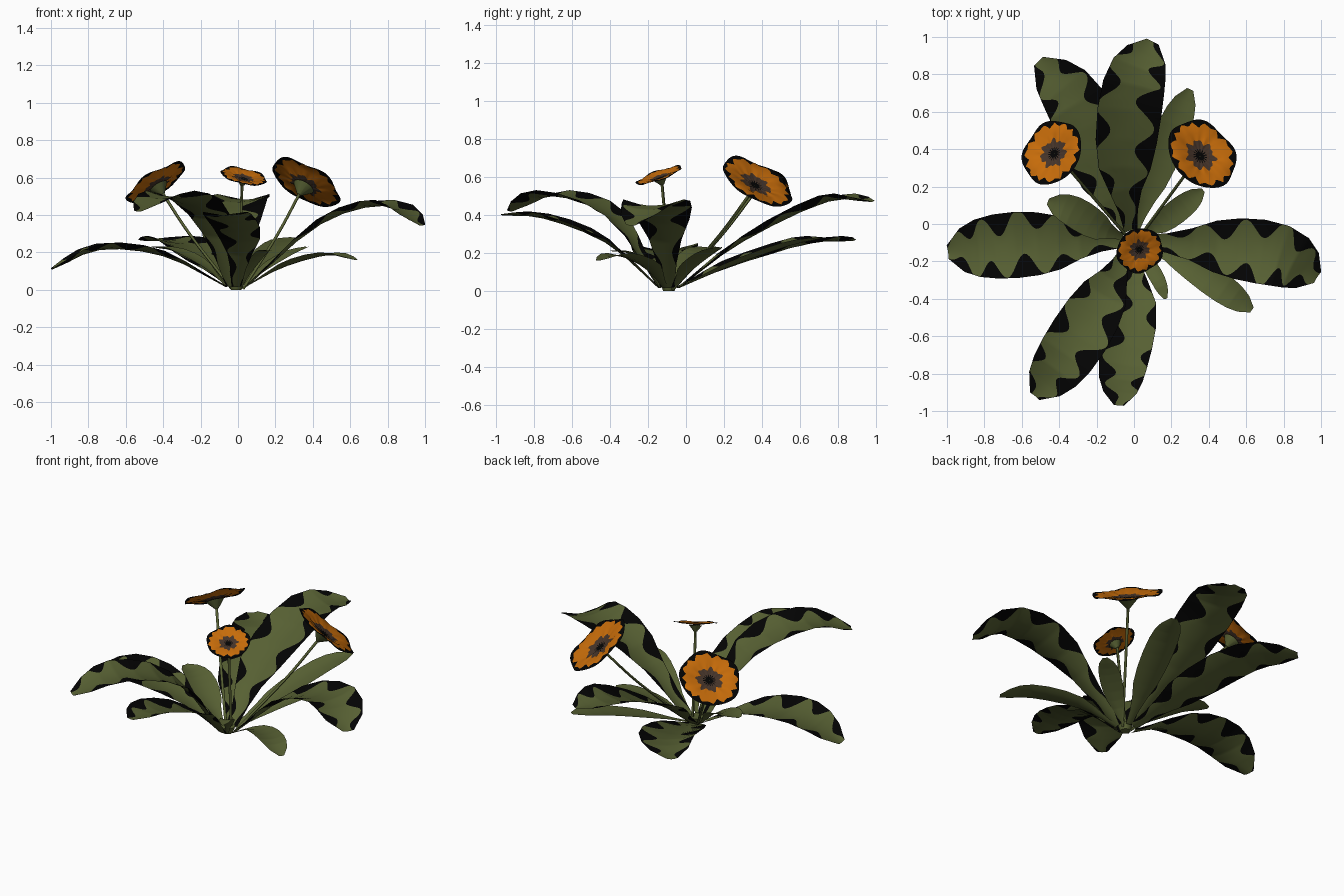
import bpy, bmesh, math
from mathutils import Vector

cube = bpy.data.objects.get("Cube")
if cube:
    bpy.data.objects.remove(cube, do_unlink=True)


def material(name, colour):
    m = bpy.data.materials.new(name)
    m.use_nodes = True
    m.diffuse_color = (*colour, 1)
    bsdf = m.node_tree.nodes["Principled BSDF"]
    bsdf.inputs["Base Color"].default_value = (*colour, 1)
    bsdf.inputs["Roughness"].default_value = 0.9
    return m


GREEN = material("olive green", (0.095, 0.117, 0.033))
BLACK = material("soft black", (0.001, 0.001, 0.001))
ORANGE = material("orange", (0.57, 0.15, 0.003))
BROWN = material("dark brown", (0.06, 0.034, 0.022))

CROWN = Vector((-0.01, -0.09, 0.017))


def finish(obj, angle=35):
    bpy.ops.object.select_all(action="DESELECT")
    obj.select_set(True)
    bpy.context.view_layer.objects.active = obj
    bpy.ops.object.shade_smooth_by_angle(angle=math.radians(angle))


def grid_object(name, rows, mats, pick, closed=False):
    """Skin rows of points; pick(column, row) gives the material slot."""
    bm = bmesh.new()
    grid = [[bm.verts.new(p) for p in row] for row in rows]
    count = len(rows[0])
    for j in range(len(rows) - 1):
        for i in range(count if closed else count - 1):
            k = (i + 1) % count
            f = bm.faces.new((grid[j][i], grid[j][k], grid[j + 1][k], grid[j + 1][i]))
            f.material_index = pick(i, j)
    mesh = bpy.data.meshes.new(name)
    bm.to_mesh(mesh)
    bm.free()
    for m in mats:
        mesh.materials.append(m)
    obj = bpy.data.objects.new(name, mesh)
    bpy.context.collection.objects.link(obj)
    finish(obj)


def spline_point(pts, s):
    """Smooth path through the points, s counted in spans."""
    i = min(int(s), len(pts) - 2)
    t = s - i
    p1, p2 = pts[i], pts[i + 1]
    p0 = pts[i - 1] if i else p1 * 2 - p2
    p3 = pts[i + 2] if i + 2 < len(pts) else p2 * 2 - p1
    return 0.5 * (2 * p1 + (p2 - p0) * t + (2 * p0 - 5 * p1 + 4 * p2 - p3) * t * t
                  + (3 * p1 - p0 - 3 * p2 + p3) * t ** 3)


# Half width of a leaf at each of its ten ribs, as a share of the widest
LEAF_WIDTHS = (0.2, 0.3, 0.5, 0.8, 0.95, 1, 0.97, 0.87, 0.66, 0.2)


def leaf(name, mid, shoulder, tip, width, phase=None, shift=0):
    mid, shoulder, tip = Vector(mid), Vector(shoulder), Vector(tip)
    out = Vector((mid.x, mid.y - CROWN.y, 0)).normalized()
    path = [CROWN + out * 0.055, mid, shoulder, tip]
    ribs = len(LEAF_WIDTHS)
    centre = [spline_point(path, i / 3) for i in range(ribs)]
    frames = []
    for i, w in enumerate(LEAF_WIDTHS):
        along = (centre[min(i + 1, ribs - 1)] - centre[max(i - 1, 0)]).normalized()
        side = along.cross(Vector((0, 0, 1))).normalized()
        frames.append((centre[i], side * w * width, side.cross(along) * w * width * 0.2))

    # Wavy border between the green blade and the dark margin
    def edge(u, sign):
        if phase is None:
            return 0.95
        wave = math.sin(32 * u + phase + sign * 1.1) + 0.3 * math.sin(13 * u + sign * phase)
        return max(0.1, min(0.985, 0.7 + sign * shift + 0.32 * wave))

    steps = 10
    rows = []
    for j in range((ribs - 1) * steps + 1):
        i = min(j // steps, ribs - 2)
        t = j / steps - i
        c, side, lift = (a.lerp(b, t) for a, b in zip(frames[i], frames[i + 1]))
        u = j / ((ribs - 1) * steps)
        left, right = edge(u, -1), edge(u, 1)
        across = (-1, -left, -left / 2, 0, right / 2, right, 1)
        rows.append([c + side * v + lift * (v * v - 0.35) for v in across])
    spotted = phase is not None
    grid_object(name, rows, (GREEN, BLACK), lambda i, j: int(spotted and i in (0, 5)))


# Large patterned leaves
leaf("left_leaf", (.44, -.12, .36), (.78, -.17, .46), (.98, -.285, .345), .172, 0.4)
leaf("right_leaf", (-.4, -.1, .19), (-.74, -.12, .225), (-.995, -.15, .11), .177, 2.0)
leaf("back_leaf", (-.05, .3, .27), (0, .74, .48), (.1, .975, .47), .172, 3.3, -.14)
leaf("back_right_leaf", (-.15, .24, .14), (-.31, .64, .26), (-.51, .87, .265), .168, 1.2)
leaf("front_right_leaf", (-.16, -.38, .39), (-.36, -.7, .51), (-.53, -.92, .42), .16, 4.5, .1)
leaf("front_leaf", (.01, -.42, .26), (-.06, -.75, .39), (-.08, -.97, .4), .135, 5.4, -.2)

# Plain narrow leaves
leaf("back_left_leaf", (.1, .22, .13), (.22, .53, .24), (.3, .72, .28), .09)
leaf("front_left_leaf", (.25, -.19, .13), (.48, -.35, .19), (.63, -.46, .16), .08)
leaf("small_right_leaf", (-.18, -.02, .13), (-.33, .07, .21), (-.46, .12, .23), .085)
leaf("small_left_leaf", (.14, 0, .11), (.27, .1, .19), (.37, .18, .23), .065)
leaf("small_front_leaf", (.07, -.2, .12), (.13, -.3, .2), (.17, -.4, .21), .04)


def flower(name, centre, normal, radius):
    centre, normal = Vector(centre), Vector(normal).normalized()
    turn = normal.to_track_quat("Z", "Y")
    teeth, segments = 16, 96

    # Rings: eye, brown rosette, orange petals, toothed dark rim
    def ring(kind, i):
        a = math.tau * i / segments
        wave = math.sin(5 * a)
        tooth = abs((i * teeth / segments) % 1 - 0.5) * 2
        bite = 0.12 + 0.06 * math.sin(7 * a)
        r, z = {
            "middle": (0.01, 0),
            "eye": (0.12 + 0.09 * (i // 3 % 2), 0.01),
            "rosette": (0.41 + 0.05 * math.sin(7 * a) + 0.04 * math.sin(12 * a), 0.05),
            "petal": (0.62, 0.11),
            "teeth": (0.94 - bite * tooth, 0.13 + 0.015 * wave),
            "rim": (1 + 0.03 * wave, 0.12 + 0.035 * wave),
        }[kind]
        local = Vector((r * math.cos(a), r * math.sin(a), z - 0.08)) * radius
        return centre + turn @ local

    kinds = ("middle", "eye", "rosette", "petal", "teeth", "rim")
    rows = [[ring(k, i) for i in range(segments)] for k in reversed(kinds)]
    slots = (0, 1, 1, 2, 0)
    grid_object(name + "_petals", rows, (BLACK, ORANGE, BROWN),
                lambda i, j: slots[j], closed=True)

    # Green cup under the petals
    depth = radius * 0.28
    bpy.ops.mesh.primitive_cone_add(
        vertices=12, radius1=0.01, radius2=radius * 0.3, depth=depth,
        location=centre - normal * (depth / 2 + radius * 0.1), rotation=turn.to_euler())
    cup = bpy.context.object
    cup.name = name + "_cup"
    cup.data.materials.append(GREEN)
    finish(cup)

    # Thin curved stem
    top = centre - normal * (depth + radius * 0.05)
    foot = Vector((centre.x * 0.08, CROWN.y + 0.02, 0.008))
    bend = foot.lerp(top, 0.6) + Vector((0, 0, -0.02))
    curve = bpy.data.curves.new(name + "_stem", "CURVE")
    curve.dimensions = "3D"
    curve.bevel_depth = 0.008
    curve.bevel_resolution = 1
    spline = curve.splines.new("POLY")
    spline.points.add(8)
    for k, p in enumerate(spline.points):
        p.co = (*spline_point([foot, bend, top], k / 4), 1)
    curve.materials.append(GREEN)
    stem = bpy.data.objects.new(name + "_stem", curve)
    bpy.context.collection.objects.link(stem)
    bpy.ops.object.select_all(action="DESELECT")
    stem.select_set(True)
    bpy.context.view_layer.objects.active = stem
    bpy.ops.object.convert(target="MESH")
    finish(bpy.context.object, 60)


flower("front_flower", (.03, -.14, .603), (.2, -.33, .92), .126)
flower("right_flower", (-.434, .38, .567), (-.5, .33, .81), .18)
flower("left_flower", (.36, .37, .567), (.45, .45, .77), .202)

# Short root crown joining the leaves
bpy.ops.mesh.primitive_cone_add(vertices=10, radius1=0.03, radius2=0.045, depth=0.04,
                                location=(CROWN.x, CROWN.y, 0.02))
crown = bpy.context.object
crown.name = "root_crown"
crown.data.materials.append(GREEN)
finish(crown)
